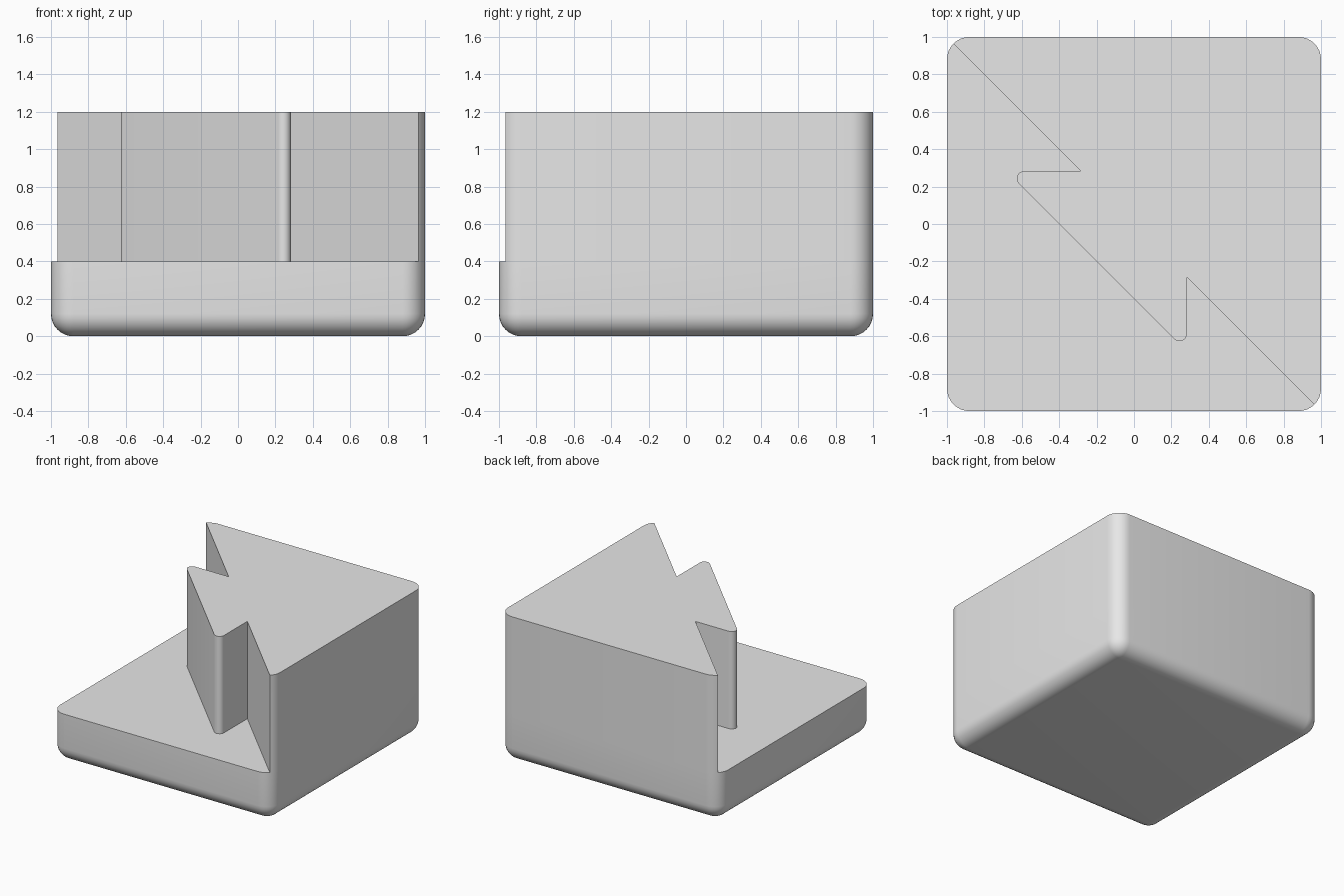
import bpy, bmesh, math

if "Cube" in bpy.data.objects:
    bpy.data.objects.remove(bpy.data.objects["Cube"])

R = 0.12          # fillet of the outer block
N = 8             # segments per fillet (even, so the cut meets a corner midpoint)
STEP, TOP = 0.40, 1.20


def ring(inset, z):
    """Rounded square outline, counter-clockwise from the right-hand back corner."""
    pts = []
    c, r = 1 - R, R - inset
    for q, (sx, sy) in enumerate([(1, 1), (-1, 1), (-1, -1), (1, -1)]):
        for i in range(N + 1):
            a = math.radians(90) * (q + i / N)
            pts.append((sx * c + r * math.cos(a), sy * c + r * math.sin(a), z))
    return pts


def dovetail_half():
    """Cut line from the left back corner to the middle, with a rounded tail."""
    r, tip = 0.04, 0.283
    cy = tip - r
    cx = -0.4 + r * math.sqrt(2) - cy
    pts = [(-tip, tip)]
    for i in range(N + 1):
        a = math.radians(90 + 135 * i / N)
        pts.append((cx + r * math.cos(a), cy + r * math.sin(a)))
    return pts


def bridge(bm, low, high, closed=True):
    n = len(low)
    for i in range(n if closed else n - 1):
        j = (i + 1) % n
        bm.faces.new((low[i], low[j], high[j], high[i]))


bm = bmesh.new()


def add(pts):
    return [bm.verts.new(p) for p in pts]


# Base with rounded bottom edge
rings = []
for i in range(N + 1):
    t = math.radians(90) * (1 - i / N)
    rings.append(add(ring(R * (1 - math.cos(t)), R * (1 - math.sin(t)))))
rings.append(add(ring(0, STEP)))
for low, high in zip(rings, rings[1:]):
    bridge(bm, low, high)
bm.faces.new(rings[0][::-1])

# Split the outline at the two corner midpoints
M = N + 1
left_mid, right_mid = M + N // 2, 3 * M + N // 2
outline = rings[-1]
front = outline[left_mid:right_mid + 1]
back = outline[right_mid:] + outline[:left_mid + 1]

# Dovetail cut, mirrored across the diagonal
half = dovetail_half()
cut = half + [(y, x) for x, y in reversed(half)]
cut_low = add([(x, y, STEP) for x, y in cut])

# Step surface
bm.faces.new(front + cut_low[::-1])

# Raised block: outer wall, cut wall and top
loop_low = back + cut_low
loop_high = add([(v.co.x, v.co.y, TOP) for v in loop_low])
bridge(bm, loop_low, loop_high)
bm.faces.new(loop_high)

bmesh.ops.remove_doubles(bm, verts=bm.verts, dist=1e-5)
bmesh.ops.recalc_face_normals(bm, faces=bm.faces)
mesh = bpy.data.meshes.new("dovetail_block")
bm.to_mesh(mesh)
bm.free()

block = bpy.data.objects.new("dovetail_block", mesh)
bpy.context.collection.objects.link(block)
grey = bpy.data.materials.new("light grey")
grey.diffuse_color = (0.8, 0.8, 0.8, 1)
grey.use_nodes = True
grey.node_tree.nodes["Principled BSDF"].inputs["Base Color"].default_value = grey.diffuse_color
mesh.materials.append(grey)

bpy.context.view_layer.objects.active = block
block.select_set(True)
bpy.ops.object.shade_smooth_by_angle(angle=math.radians(30))
